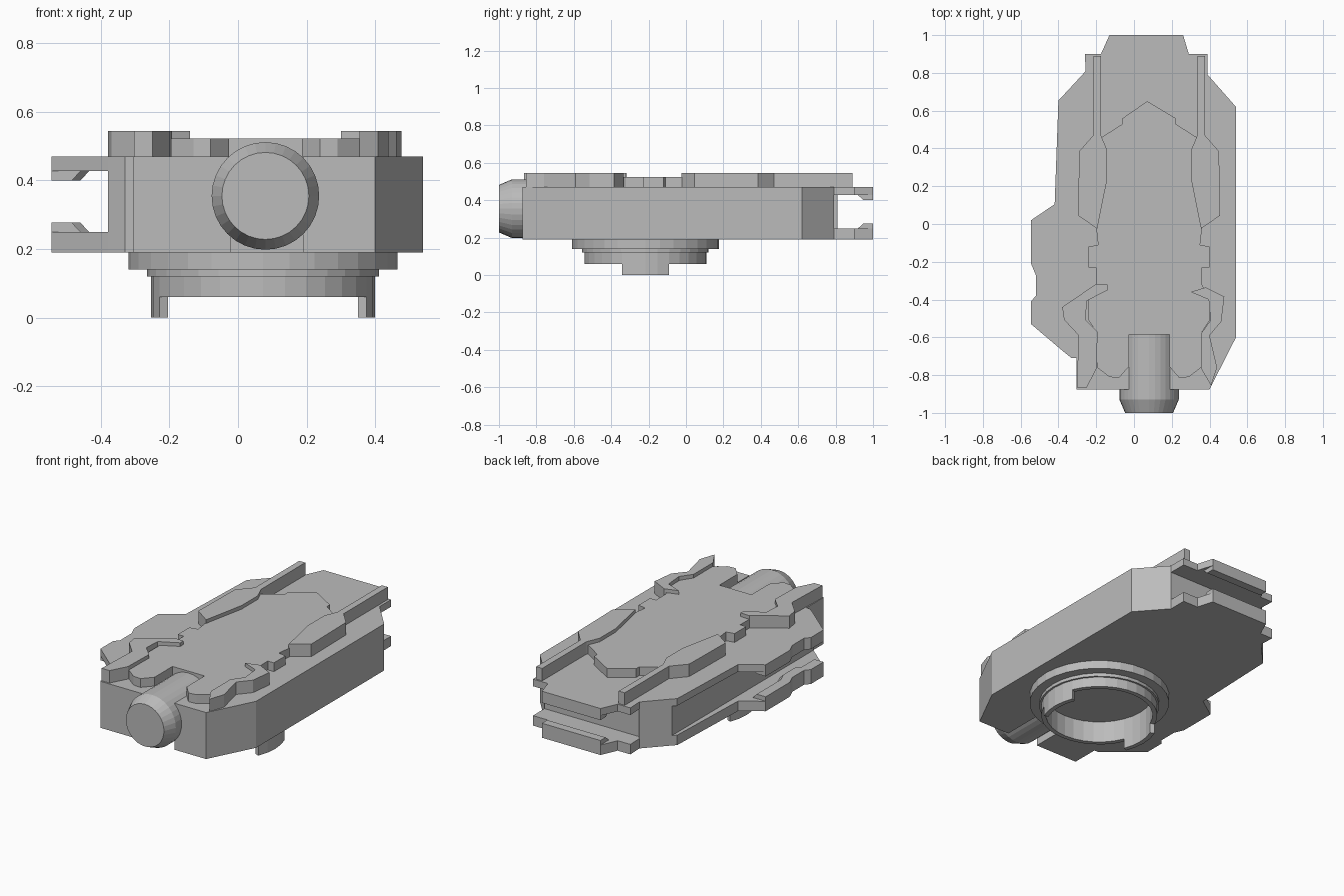
import bpy, bmesh, math

cube = bpy.data.objects.get("Cube")
if cube:
    bpy.data.objects.remove(cube, do_unlink=True)

grey = bpy.data.materials.new("plain grey")
grey.use_nodes = True
COL = (0.5, 0.5, 0.5, 1)
grey.diffuse_color = COL
grey.node_tree.nodes["Principled BSDF"].inputs["Base Color"].default_value = COL

BOTTOM, TOP = 0.19, 0.47
MID = 0.08          # centre line of the deck pieces


def finish(bm, name):
    bmesh.ops.recalc_face_normals(bm, faces=bm.faces)
    mesh = bpy.data.meshes.new(name)
    bm.to_mesh(mesh)
    bm.free()
    mesh.materials.append(grey)
    obj = bpy.data.objects.new(name, mesh)
    bpy.context.collection.objects.link(obj)
    return obj


def prism(name, low, z0, z1, high=None):
    """Solid between an outline at z0 and a matching outline at z1."""
    bm = bmesh.new()
    a = [bm.verts.new((x, y, z0)) for x, y in low]
    b = [bm.verts.new((x, y, z1)) for x, y in (high or low)]
    n = len(a)
    bm.faces.new(a)
    bm.faces.new(b)
    for i in range(n):
        j = (i + 1) % n
        bm.faces.new((a[i], a[j], b[j], b[i]))
    return finish(bm, name)


def lathe(name, profile, sides=32, first=0, count=None):
    """Sweep a closed (radius, height) profile round z, fully or for some steps."""
    bm = bmesh.new()
    full = count is None
    steps = sides if full else count + 1
    rings = []
    for s in range(steps):
        t = 2 * math.pi * (first + s) / sides
        rings.append([bm.verts.new((r * math.cos(t), r * math.sin(t), h)) for r, h in profile])
    for s in range(steps if full else count):
        p, q = rings[s], rings[(s + 1) % steps]
        for i in range(len(profile)):
            j = (i + 1) % len(profile)
            bm.faces.new((p[i], p[j], q[j], q[i]))
    if not full:
        bm.faces.new(rings[0])
        bm.faces.new(rings[-1])
    return finish(bm, name)


def flip(points):
    return [(2 * MID - x, y) for x, y in points]


# Main body with a slot for the barrel
prism("body", [(0.39, 0.79), (0.54, 0.62), (0.54, -0.6), (0.4, -0.875), (0.19, -0.875),
               (0.19, -0.585), (-0.02, -0.585), (-0.02, -0.875), (-0.305, -0.875),
               (-0.305, -0.71), (-0.33, -0.71), (-0.38, -0.67), (-0.38, 0.675),
               (-0.255, 0.81), (-0.255, 0.79)], BOTTOM, TOP)

# Flanges forming open channels along the side and the back
side_edge = [(-0.545, -0.53), (-0.545, -0.41), (-0.52, -0.38), (-0.52, -0.27),
             (-0.545, -0.21), (-0.545, 0.02)]
back_edge = [(-0.13, 1), (0.26, 1)]
side = [(-0.38, -0.67)] + side_edge + [(-0.42, 0.105), (-0.4, 0.655), (-0.38, 0.675)]
back = [(-0.255, 0.79), (-0.26, 0.9), (-0.175, 0.9)] + back_edge + [
    (0.29, 0.9), (0.39, 0.9), (0.39, 0.79)]


def strip(path, dx, dy):
    return path + [(x + dx, y + dy) for x, y in reversed(path)]


for level, outer, inner, lip in (("lower", BOTTOM, 0.25, 0.277), ("upper", TOP, 0.427, 0.4)):
    prism(level + "_side_flange", side, outer, inner)
    prism(level + "_back_flange", back, outer, inner)
    prism(level + "_side_lip", strip(side_edge, 0.085, 0), inner, lip, strip(side_edge, 0.06, 0))
    prism(level + "_back_lip", strip(back_edge, 0, -0.08), inner, lip, strip(back_edge, 0, -0.05))

# Barrel lying in the slot
barrel = lathe("barrel", [(0, 0.585), (0.157, 0.585), (0.157, 0.93), (0.127, 1), (0, 1)])
bm = bmesh.new()
bm.from_mesh(barrel.data)
bmesh.ops.remove_doubles(bm, verts=bm.verts, dist=0.0001)
bm.to_mesh(barrel.data)
bm.free()
barrel.rotation_euler.x = math.pi / 2
barrel.location = (MID, 0, 0.355)

# Stepped hollow mount below, with two tabs
mount = [lathe("mount_ring", [(0.3, 0.06), (0.327, 0.06), (0.327, 0.12), (0.338, 0.12),
                              (0.338, 0.14), (0.393, 0.14), (0.393, BOTTOM), (0.3, BOTTOM)])]
for name, first in (("left_tab", -2), ("right_tab", 14)):
    mount.append(lathe(name, [(0.3, 0), (0.327, 0), (0.327, 0.06), (0.3, 0.06)],
                       first=first, count=4))
for part in mount:
    part.location = (0.073, -0.217, 0)

# Central deck plate
half = [(0.22, 0.56), (0.22, 0.53), (0.33, 0.46), (0.36, -0.02), (0.35, -0.11),
        (0.4, -0.12), (0.4, -0.23), (0.36, -0.23), (0.36, -0.32), (0.4, -0.4), (0.4, -0.51),
        (0.355, -0.58), (0.355, -0.76), (0.29, -0.81), (0.24, -0.815), (0.187, -0.755),
        (0.187, -0.585)]
prism("deck_plate", [(0.07, 0.65)] + half + flip(half)[::-1], TOP, 0.523)

# Raised side rails, the same on both sides
rail = [(0.335, 0.89), (0.375, 0.89), (0.375, 0.47), (0.45, 0.385), (0.456, 0.045),
        (0.355, -0.025), (0.302, 0.237), (0.302, 0.39), (0.335, 0.47)]
prism("left_rail", rail, TOP, 0.545)
prism("right_rail", flip(rail), TOP, 0.545)

# Raised front pads
prism("left_pad", [(0.3, -0.36), (0.38, -0.335), (0.478, -0.385), (0.462, -0.517), (0.4, -0.59),
                   (0.44, -0.76), (0.408, -0.855), (0.355, -0.765), (0.355, -0.58),
                   (0.405, -0.51), (0.395, -0.4)], TOP, 0.545)
prism("right_pad", [(-0.14, -0.32), (-0.2, -0.317), (-0.38, -0.44), (-0.37, -0.507), (-0.293, -0.59),
                    (-0.303, -0.865), (-0.25, -0.865), (-0.198, -0.765), (-0.193, -0.57),
                    (-0.256, -0.507), (-0.25, -0.407), (-0.14, -0.35)], TOP, 0.545)
